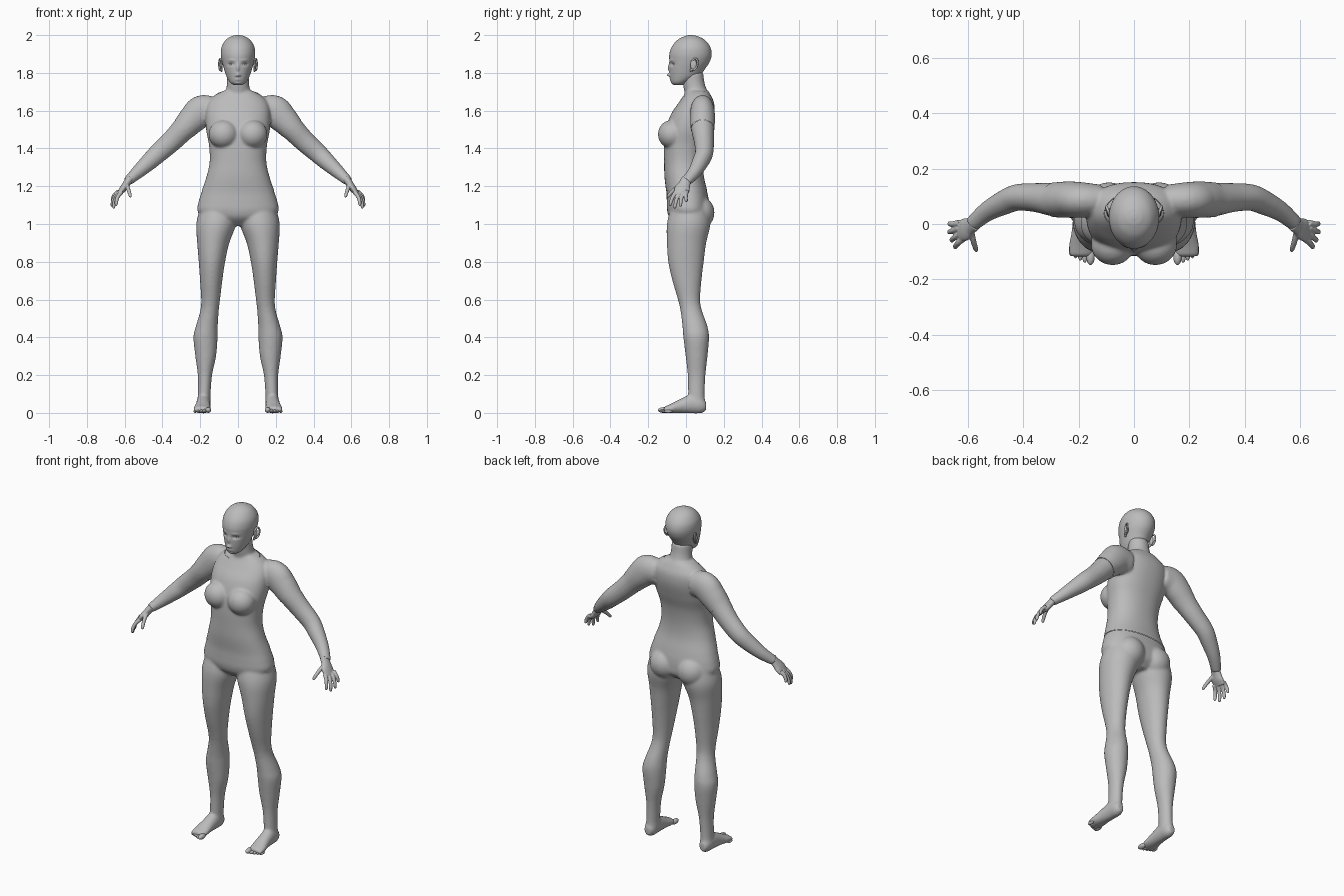
import bpy
import bmesh
import math
from mathutils import Vector, Matrix

X, Y, Z = Vector((1, 0, 0)), Vector((0, 1, 0)), Vector((0, 0, 1))
BOTH = (1, -1)

if "Cube" in bpy.data.objects:
    bpy.data.objects.remove(bpy.data.objects["Cube"])

grey = bpy.data.materials.new("plain grey")
grey.use_nodes = True
grey.diffuse_color = (0.5, 0.5, 0.5, 1)
grey.node_tree.nodes["Principled BSDF"].inputs["Base Color"].default_value = (0.5, 0.5, 0.5, 1)


def resample(points, steps):
    """Smooth curve through rings of (x, y, z, width radius, depth radius)."""
    p = [Vector(q) for q in points]
    p = [p[0] * 2 - p[1]] + p + [p[-1] * 2 - p[-2]]
    out = []
    for a, b, c, d in zip(p, p[1:], p[2:], p[3:]):
        for i in range(steps):
            t = i / steps
            out.append(0.5 * (2 * b + (c - a) * t + (2 * a - 5 * b + 4 * c - d) * t * t
                              + (3 * b - a - 3 * c + d) * t ** 3))
    return out + [p[-2]]


def loft(bm, points, axis=None, ref=Y, sides=(1,), steps=6, n=32, power=2.0):
    """Skin oval rings along a path; a fixed axis keeps the rings parallel."""
    rings = resample(points, steps)
    for s in sides:
        rows = []
        for i, r in enumerate(rings):
            ahead, behind = rings[min(i + 1, len(rings) - 1)], rings[max(i - 1, 0)]
            t = axis or (Vector(ahead[:3]) - Vector(behind[:3])).normalized()
            u = ref.cross(t).normalized()
            v = t.cross(u)
            row = []
            for k in range(n):
                c, d = math.cos(math.tau * k / n), math.sin(math.tau * k / n)
                c = math.copysign(abs(c) ** (2 / power), c)
                d = math.copysign(abs(d) ** (2 / power), d)
                co = Vector(r[:3]) + u * c * r[3] + v * d * r[4]
                row.append(bm.verts.new((co.x * s, co.y, co.z)))
            rows.append(row)
        for a, b in zip(rows, rows[1:]):
            for k in range(n):
                bm.faces.new((a[k], a[(k + 1) % n], b[(k + 1) % n], b[k]))
        bm.faces.new(rows[0])
        bm.faces.new(rows[-1])


def ball(bm, centre, radii, sides=BOTH):
    for s in sides:
        m = Matrix.Translation((centre[0] * s, centre[1], centre[2])) @ Matrix.Diagonal((*radii, 1))
        bmesh.ops.create_uvsphere(bm, u_segments=28, v_segments=18, radius=1, matrix=m)


def finish(name, bm):
    mesh = bpy.data.meshes.new(name)
    bm.to_mesh(mesh)
    for poly in mesh.polygons:
        poly.use_smooth = True
    mesh.materials.append(grey)
    obj = bpy.data.objects.new(name, mesh)
    bpy.context.scene.collection.objects.link(obj)
    return obj


def fuse(bm, voxel, rounds):
    """Merge overlapping forms into a single smooth skin."""
    bmesh.ops.recalc_face_normals(bm, faces=bm.faces[:])
    obj = finish("blend", bm)
    mod = obj.modifiers.new("merge", 'REMESH')
    mod.mode, mod.voxel_size = 'VOXEL', voxel
    mod = obj.modifiers.new("soften", 'SMOOTH')
    mod.factor, mod.iterations = 0.5, rounds
    graph = bpy.context.evaluated_depsgraph_get()
    out = bmesh.new()
    out.from_mesh(bpy.data.meshes.new_from_object(obj.evaluated_get(graph)))
    bpy.data.objects.remove(obj)
    return out


# Torso and pelvis
body = bmesh.new()
trunk = [(0.99, -.04, .08, .08), (1.03, -.085, .12, .18), (1.07, -.1, .125, .215),
         (1.12, -.102, .122, .208), (1.17, -.103, .112, .192), (1.25, -.112, .093, .165),
         (1.33, -.114, .09, .148), (1.42, -.114, .102, .152), (1.5, -.105, .127, .167),
         (1.58, -.078, .147, .17), (1.64, -.038, .147, .158), (1.68, -.012, .13, .122),
         (1.705, 0, .115, .08)]
loft(body, [(0, (f + b) / 2, z, w, (b - f) / 2) for z, f, b, w in trunk], axis=Z, n=48, power=2.25)
ball(body, (.077, -.074, 1.475), (.077, .073, .074))
ball(body, (.09, .068, 1.06), (.087, .083, .088))

# Neck
loft(body, [(0, .06, 1.64, .078, .06), (0, .055, 1.69, .068, .062),
            (0, .042, 1.74, .059, .058), (0, .035, 1.8, .057, .056)], axis=Z)

# Arms
loft(body, [(.12, .085, 1.6, .07, .055), (.19, .087, 1.597, .083, .062), (.238, .088, 1.557, .075, .064),
            (.287, .088, 1.505, .064, .061), (.35, .095, 1.44, .057, .053), (.42, .096, 1.377, .052, .048),
            (.47, .077, 1.33, .046, .044), (.53, .045, 1.275, .036, .036),
            (.585, 0, 1.225, .025, .029)], sides=BOTH)

# Legs
loft(body, [(.1, .02, 1.09, .1, .1), (.115, .014, 1, .106, .115), (.131, .003, .9, .085, .104),
            (.138, 0, .8, .07, .094), (.142, .005, .7, .059, .077), (.145, .016, .6, .05, .059),
            (.151, .028, .54, .049, .057), (.165, .047, .46, .058, .066), (.172, .054, .4, .064, .068),
            (.171, .056, .3, .055, .058), (.175, .056, .2, .038, .047), (.179, .055, .1, .034, .044),
            (.181, .058, .05, .036, .044)], axis=Z, sides=BOTH)

# Feet
loft(body, [(.183, .106, .035, .02, .025), (.182, .078, .043, .034, .045), (.183, .03, .048, .037, .051),
            (.186, -.03, .036, .04, .038), (.19, -.08, .023, .046, .025),
            (.192, -.118, .016, .042, .016)], axis=-Y, ref=Z, sides=BOTH)

body = fuse(body, 0.007, 9)

# Cut the skin along the clothing hems
hems = [((0, 0, 1.175), Z), ((0, 0, 1.678), Vector((0, -.25, 1))), ((0, 0, 1), Vector((0, -.1, 1))),
        ((.287, 0, 1.505), Vector((1, 0, -1))), ((-.287, 0, 1.505), Vector((-1, 0, -1)))]
for point, normal in hems:
    bmesh.ops.bisect_plane(body, geom=body.verts[:] + body.edges[:] + body.faces[:],
                           dist=1e-5, plane_co=point, plane_no=normal.normalized())


def part_of(c):
    side = "left" if c.x > 0 else "right"
    x = abs(c.x)
    if x > .21 and x - c.z > -1.218 and (c.z > 1.3 or x > .4):
        return side + "_arm"
    if c.z - .25 * c.y > 1.678 and x < .15:
        return "neck"
    if c.z > 1.175:
        return "shirt"
    return "shorts" if c.z - .1 * c.y > 1 else side + "_leg"


for name in ("shirt", "shorts", "neck", "left_arm", "right_arm", "left_leg", "right_leg"):
    piece = body.copy()
    away = [f for f in piece.faces if part_of(f.calc_center_median()) != name]
    bmesh.ops.delete(piece, geom=away, context='FACES')
    if name == "shirt":
        piece.normal_update()
        for v in piece.verts:
            v.co += v.normal * 0.002
    finish(name, piece)

# Hands: palm, four fingers and thumb
hands = bmesh.new()
loft(hands, [(.572, .003, 1.24, .021, .026), (.593, -.009, 1.21, .019, .032),
             (.61, -.02, 1.185, .018, .041), (.63, -.025, 1.16, .012, .036)], sides=BOTH)
fingers = [((.616, -.053, 1.17), (.645, -.085, 1.096)), ((.626, -.034, 1.165), (.658, -.06, 1.082)),
           ((.632, -.014, 1.167), (.667, -.029, 1.091)), ((.632, .004, 1.173), (.666, .003, 1.116)),
           ((.588, -.028, 1.205), (.568, -.098, 1.142))]
for base, tip in fingers:
    base, tip = Vector(base), Vector(tip)
    bend = Vector((.009, -.004, .004)) if base.x > .6 else Vector((0, -.006, .002))
    path = [(*(base.lerp(tip, t) + bend * math.sin(math.pi * t)), r, r)
            for t, r in ((0, .0115), (.35, .0105), (.7, .0095), (.92, .008), (1, .004))]
    loft(hands, path, ref=Y if base.x > .6 else X, sides=BOTH, n=16)
finish("hands", fuse(hands, 0.003, 4))

# Toes
toes = bmesh.new()
for i in range(5):
    r = .015 if i == 0 else .0105 - .0005 * i
    ball(toes, (.157 + .004 * (i > 0) + .0165 * i, -.118 + .006 * i, r),
         (r, .03 - .002 * i, r))
finish("toes", toes)

# Head: smooth skull with sculpted features
head = bmesh.new()
skull = [(1.735, -.062, -.02, .022), (1.75, -.077, .015, .042), (1.78, -.084, .07, .06),
         (1.82, -.087, .1, .074), (1.86, -.088, .126, .085), (1.9, -.088, .136, .091),
         (1.94, -.074, .127, .086), (1.975, -.044, .099, .064), (1.994, -.008, .062, .034),
         (2, .017, .037, .01)]
loft(head, [(0, (f + b) / 2, z, w, (b - f) / 2) for z, f, b, w in skull], axis=Z, n=112, steps=10)
features = {"sockets": (.036, 1.846, .016, .009, .011), "brows": (.035, 1.867, .02, .006, -.003),
            "bridge": (0, 1.825, .008, .02, -.009), "tip": (0, 1.789, .01, .009, -.015),
            "nostrils": (.011, 1.786, .005, .005, -.005), "lips": (0, 1.765, .016, .007, -.006),
            "mouth": (0, 1.765, .017, .0018, .004), "chin": (0, 1.745, .016, .007, -.004)}
for v in head.verts:
    if v.co.y < 0:
        x, z = abs(v.co.x), v.co.z
        for cx, cz, sx, sz, push in features.values():
            v.co.y += push * math.exp(-((x - cx) / sx) ** 2 - ((z - cz) / sz) ** 2)
bmesh.ops.recalc_face_normals(head, faces=head.faces[:])
finish("head", head)

# Eyes
eyes = bmesh.new()
ball(eyes, (.036, -.056, 1.845), (.015, .0125, .009))
finish("eyes", eyes)

# Ears: bowl, lobe and curled rim
ears = bmesh.new()
ball(ears, (.089, .04, 1.842), (.008, .017, .028))
ball(ears, (.087, .03, 1.814), (.006, .009, .01))
rim = []
for i in range(9):
    a = math.radians(-115 + 34 * i)
    rim.append((.094 + .006 * math.cos(a), .043 + .018 * math.cos(a) + .006 * math.sin(a),
                1.845 + .03 * math.sin(a), .005, .005))
loft(ears, rim, ref=X, sides=BOTH, n=12)
bmesh.ops.recalc_face_normals(ears, faces=ears.faces[:])
finish("ears", ears)
